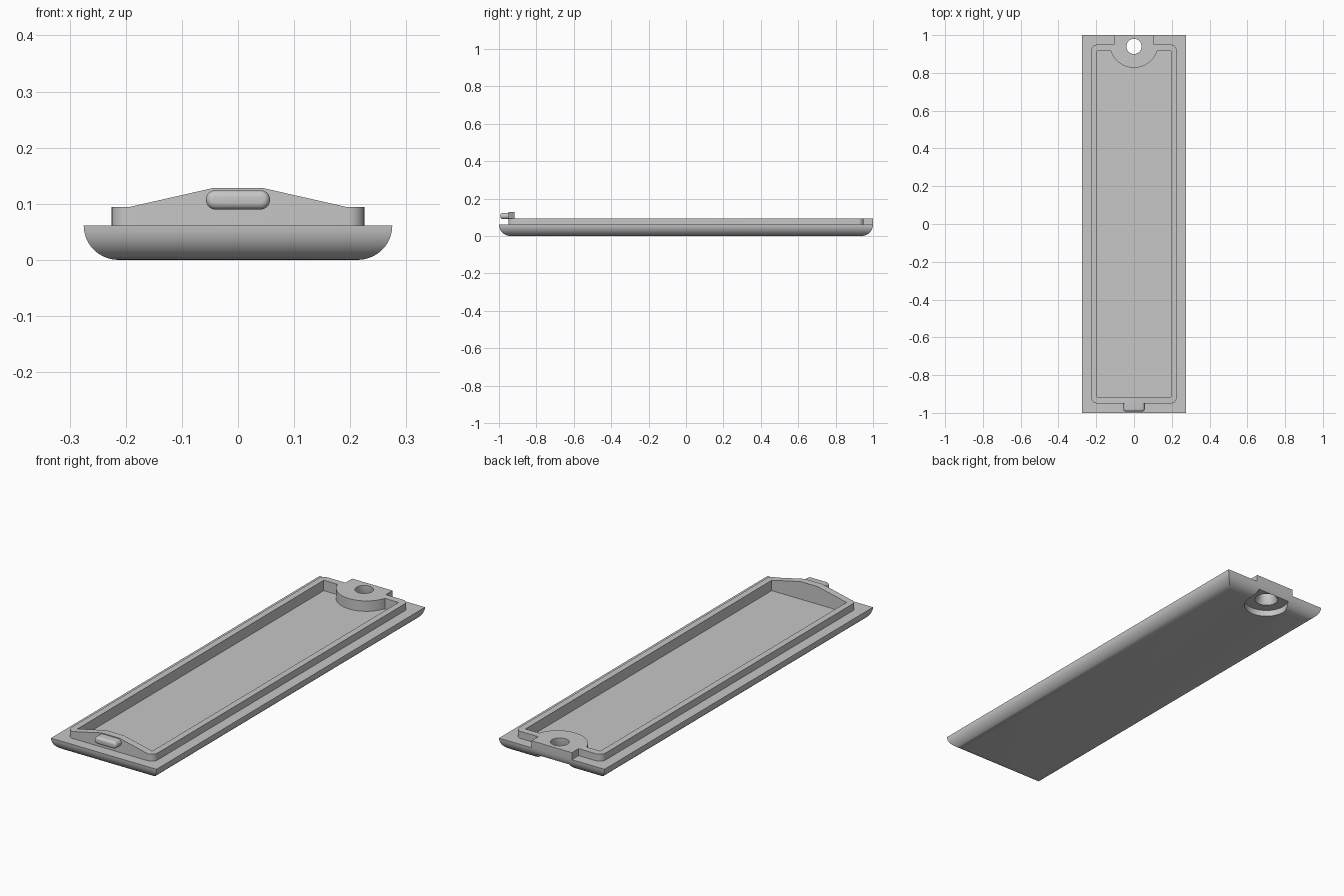
import bpy, bmesh, math
from math import sin, cos, pi

cube = bpy.data.objects.get("Cube")
if cube:
    bpy.data.objects.remove(cube, do_unlink=True)

grey = bpy.data.materials.new("plain grey")
grey.use_nodes = True
colour = (0.57, 0.57, 0.57, 1)
grey.diffuse_color = colour
grey.node_tree.nodes["Principled BSDF"].inputs["Base Color"].default_value = colour

RIM, WALL, FLOOR, SEAT = 0.061, 0.094, 0.045, 0.03   # heights
HOLE_Y = 0.94


def loft(name, rings):
    """Closed solid through rings of 3D points, capped at both ends."""
    bm = bmesh.new()
    loops = [[bm.verts.new(p) for p in ring] for ring in rings]
    n = len(loops[0])
    for a, b in zip(loops, loops[1:]):
        for i in range(n):
            j = (i + 1) % n
            bm.faces.new((a[i], a[j], b[j], b[i]))
    bm.faces.new(loops[0][::-1])
    bm.faces.new(loops[-1])
    bmesh.ops.recalc_face_normals(bm, faces=bm.faces)
    mesh = bpy.data.meshes.new(name)
    bm.to_mesh(mesh)
    bm.free()
    mesh.materials.append(grey)
    obj = bpy.data.objects.new(name, mesh)
    bpy.context.collection.objects.link(obj)
    return obj


def prism(name, outline, z0, z1):
    return loft(name, [[(x, y, z) for x, y in outline] for z in (z0, z1)])


def rect(x, y0, y1):
    return [(-x, y0), (x, y0), (x, y1), (-x, y1)]


def rounded(x0, x1, y0, y1, r, steps=8):
    pts = []
    for k, (cx, cy) in enumerate([(x1 - r, y1 - r), (x0 + r, y1 - r),
                                  (x0 + r, y0 + r), (x1 - r, y0 + r)]):
        for i in range(steps + 1):
            a = (k + i / steps) * pi / 2
            pts.append((cx + r * cos(a), cy + r * sin(a)))
    return pts


def circle(r, n=48):
    return [(r * cos(2 * pi * i / n), HOLE_Y + r * sin(2 * pi * i / n)) for i in range(n)]


def activate(obj):
    bpy.ops.object.select_all(action='DESELECT')
    obj.select_set(True)
    bpy.context.view_layer.objects.active = obj


def combine(obj, other, operation):
    activate(obj)
    mod = obj.modifiers.new("boolean", 'BOOLEAN')
    mod.operation, mod.solver, mod.object = operation, 'EXACT', other
    bpy.ops.object.modifier_apply(modifier=mod.name)
    bpy.data.objects.remove(other, do_unlink=True)


# Outer shell with a rounded underside and mitred corners
rings = []
for i in range(11):
    a = i / 10 * pi / 2
    inset = 0.062 * (1 - sin(a))
    z = RIM * (1 - cos(a))
    rings.append([(x, y, z) for x, y in rect(0.275 - inset, inset - 1, 1 - inset)])
cover = loft("cover", rings)

# Raised lip, front ridge and shallow tray
combine(cover, prism("lip", rounded(-0.225, 0.225, -0.95, 0.95, 0.03), 0.04, WALL), 'UNION')
ridge = [(-0.195, 0.05), (0.195, 0.05), (0.195, WALL), (0.045, 0.128),
         (-0.045, 0.128), (-0.195, WALL)]
combine(cover, loft("ridge", [[(x, y, z) for x, z in ridge] for y in (-0.95, -0.9)]), 'UNION')
combine(cover, prism("tray", rect(0.195, -0.917, 0.917), FLOOR, 0.3), 'DIFFERENCE')

# Screw boss and back tab
start = math.asin(0.21)
arc = [pi + start + i / 32 * (pi - 2 * start) for i in range(33)]
boss = [(0.13 * cos(a), 0.957 + 0.13 * sin(a)) for a in arc]
combine(cover, prism("boss", boss, 0.035, WALL), 'UNION')
combine(cover, prism("tab", rect(0.105, 0.93, 1), RIM, WALL), 'UNION')

# Screw recess below and through hole with a tapered seat
combine(cover, prism("recess", circle(0.1), -0.1, SEAT), 'DIFFERENCE')
hole = loft("hole", [[(x, y, z) for x, y in circle(r)]
                     for r, z in ((0.052, 0.01), (0.052, SEAT), (0.04, 0.052), (0.04, 0.2))])
combine(cover, hole, 'DIFFERENCE')
activate(cover)
bpy.ops.object.shade_smooth_by_angle(angle=math.radians(30))

# Front latch: a pill with a rounded nose
NOSE = 0.012
pill = [[(x, -0.94, z) for x, z in rounded(-0.057, 0.057, 0.09, 0.124, 0.0165)]]
for i in range(7):
    a = i / 6 * pi / 2
    inset = NOSE * (1 - cos(a))
    pts = rounded(-0.057 + inset, 0.057 - inset, 0.09 + inset, 0.124 - inset, 0.0165 - inset)
    pill.append([(x, -0.98 - NOSE * sin(a), z) for x, z in pts])
latch = loft("latch", pill)
activate(latch)
bpy.ops.object.shade_smooth_by_angle(angle=math.radians(40))
